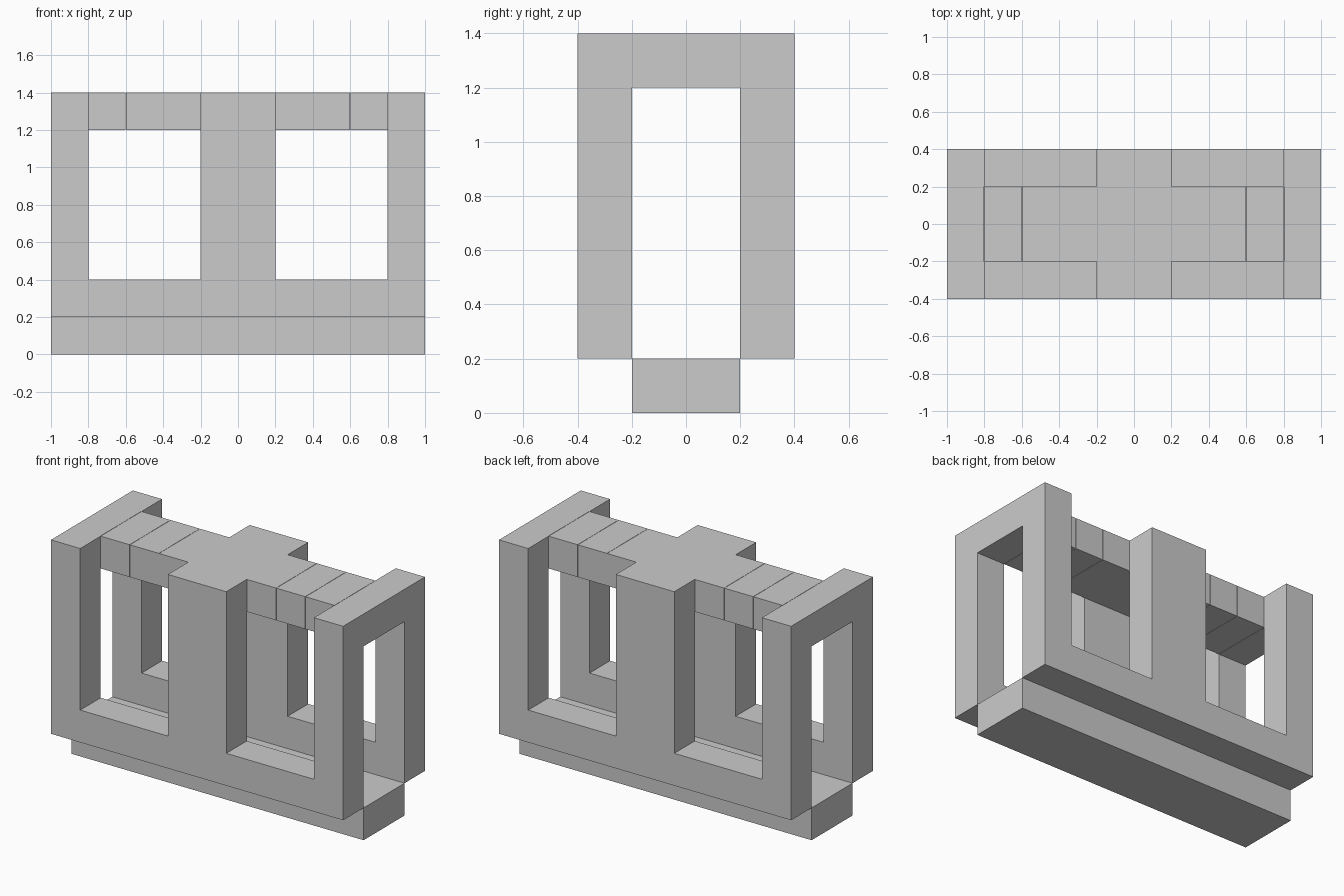
import bpy
import bmesh
from mathutils import Vector

cube = bpy.data.objects.get("Cube")
if cube:
    bpy.data.objects.remove(cube, do_unlink=True)

U = 0.2        # block unit
GAP = 0.002    # fine seam between roof blocks

grey = bpy.data.materials.new("plain grey")
grey.use_nodes = True
colour = (0.6, 0.6, 0.6, 1)
grey.diffuse_color = colour
grey.node_tree.nodes["Principled BSDF"].inputs["Base Color"].default_value = colour


def add_object(name, bm):
    bmesh.ops.recalc_face_normals(bm, faces=bm.faces)
    mesh = bpy.data.meshes.new(name)
    bm.to_mesh(mesh)
    bm.free()
    mesh.materials.append(grey)
    obj = bpy.data.objects.new(name, mesh)
    bpy.context.collection.objects.link(obj)
    return obj


def box(name, x, y, z):
    bm = bmesh.new()
    bmesh.ops.create_cube(bm, size=1)
    size = Vector((x[1] - x[0], y[1] - y[0], z[1] - z[0]))
    centre = Vector((x[0] + x[1], y[0] + y[1], z[0] + z[1])) / 2
    bmesh.ops.scale(bm, vec=size, verts=bm.verts)
    bmesh.ops.translate(bm, vec=centre, verts=bm.verts)
    return add_object(name, bm)


def side_frame(name, y):
    # Three posts rising from one rail, extruded through the wall thickness
    half = [(1, 2), (1, 7), (4, 7), (4, 2), (5, 2), (5, 1)]
    half[4:4] = [(4, 7), (5, 7)]
    half = [(1, 7), (1, 2), (4, 2), (4, 7), (5, 7), (5, 1)]
    outline = half + [(-x, z) for x, z in reversed(half)]
    bm = bmesh.new()
    face = bm.faces.new([bm.verts.new((x * U, y, z * U)) for x, z in outline])
    new = bmesh.ops.extrude_face_region(bm, geom=[face])["geom"]
    verts = [v for v in new if isinstance(v, bmesh.types.BMVert)]
    bmesh.ops.translate(bm, vec=(0, U, 0), verts=verts)
    return add_object(name, bm)


# Base slab and the two walls
inner = (-U, U)
roof = (6 * U, 7 * U)
box("base", (-1, 1), inner, (0, U))
side_frame("front_frame", -2 * U)
side_frame("back_frame", U)

# Roof: centre block, spine blocks and end crossbeams
box("roof_centre", (-2 * U, 2 * U), inner, roof)
for side, label in ((1, "left"), (-1, "right")):
    for i, part in enumerate(("inner_spine", "outer_spine", "crossbeam"), 2):
        x = sorted((side * (i * U + GAP), side * (i + 1) * U))
        box(f"{label}_{part}", x, inner, roof)
